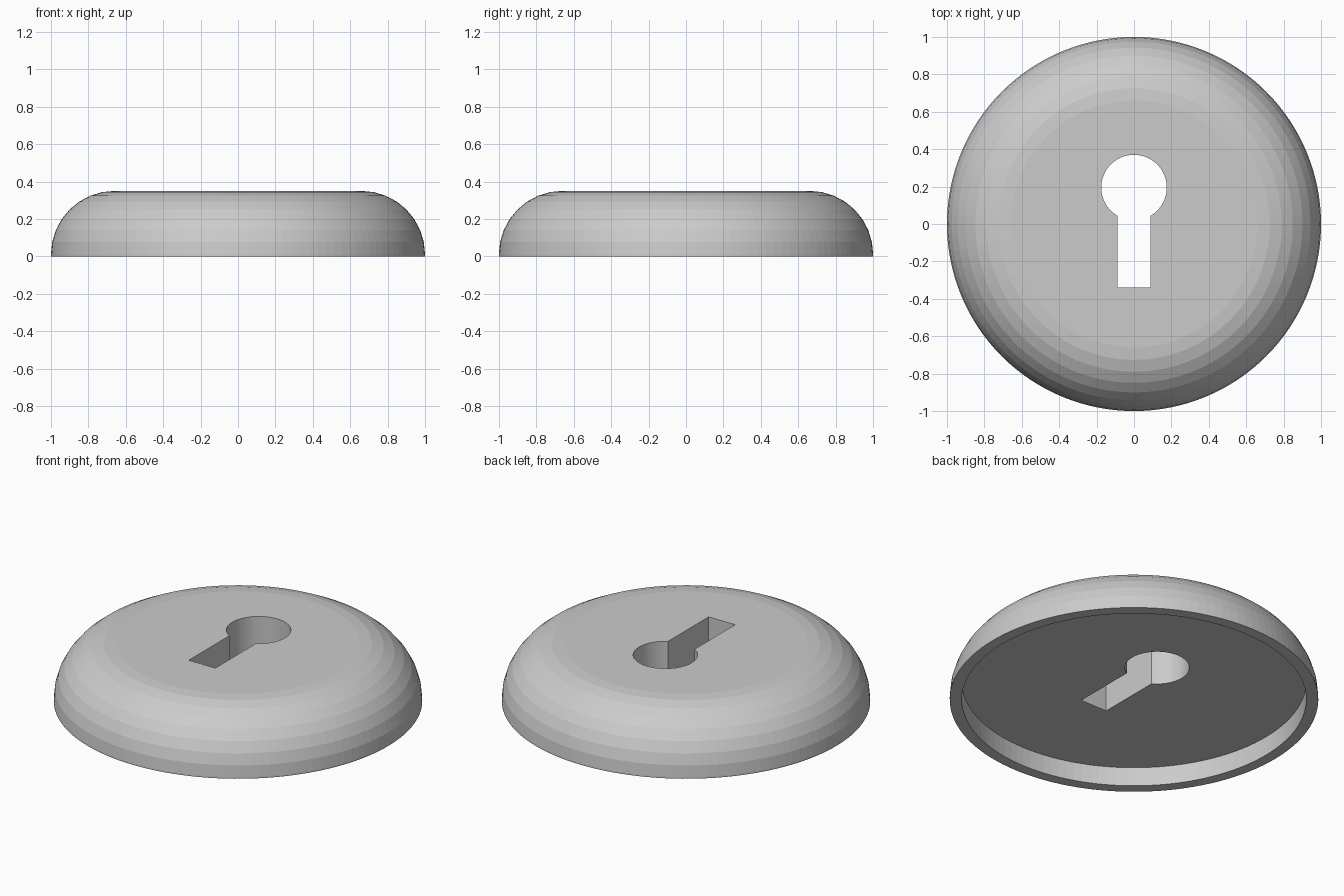
import bpy, bmesh, math

if "Cube" in bpy.data.objects:
    bpy.data.objects.remove(bpy.data.objects["Cube"])

SEGS = 128


def finish(bm, name):
    bmesh.ops.recalc_face_normals(bm, faces=bm.faces)
    mesh = bpy.data.meshes.new(name)
    bm.to_mesh(mesh)
    bm.free()
    obj = bpy.data.objects.new(name, mesh)
    bpy.context.collection.objects.link(obj)
    return obj


def lathe(name, profile):
    """Revolve an open (radius, z) profile and cap both ends with flat discs."""
    bm = bmesh.new()
    rings = []
    for r, z in profile:
        rings.append([bm.verts.new((r * math.cos(2 * math.pi * i / SEGS),
                                    r * math.sin(2 * math.pi * i / SEGS), z))
                      for i in range(SEGS)])
    for a, b in zip(rings, rings[1:]):
        for i in range(SEGS):
            j = (i + 1) % SEGS
            bm.faces.new((a[i], a[j], b[j], b[i]))
    bm.faces.new(rings[0])
    bm.faces.new(rings[-1])
    return finish(bm, name)


def prism(name, outline, z0, z1):
    """Extrude a flat outline between two heights."""
    bm = bmesh.new()
    face = bm.faces.new([bm.verts.new((x, y, z0)) for x, y in outline])
    ext = bmesh.ops.extrude_face_region(bm, geom=[face])
    top = [v for v in ext["geom"] if isinstance(v, bmesh.types.BMVert)]
    bmesh.ops.translate(bm, verts=top, vec=(0, 0, z1 - z0))
    return finish(bm, name)


# Cover: recessed underside, flat rim, rounded shoulder, flat top
round_r, height = 0.34, 0.35
profile = [(0.935, 0.113), (0.935, 0), (1, 0)]
for k in range(9):
    a = math.pi / 2 * k / 8
    profile.append((1 - round_r + round_r * math.cos(a),
                    height - round_r + round_r * math.sin(a)))
cover = lathe("keyhole_cover", profile)

# Keyhole outline: round head over a straight slot
head_r, head_y, half_w, slot_y = 0.175, 0.195, 0.088, -0.34
start = -math.acos(half_w / head_r)
sweep = math.pi - 2 * start
outline = [(-half_w, slot_y), (half_w, slot_y)]
for k in range(49):
    a = start + sweep * k / 48
    outline.append((head_r * math.cos(a), head_y + head_r * math.sin(a)))
cutter = prism("keyhole_cutter", outline, -0.2, 0.6)
cutter.hide_render = True
cutter.hide_set(True)

# Cut the keyhole through the cover
cut = cover.modifiers.new("keyhole", 'BOOLEAN')
cut.operation = 'DIFFERENCE'
cut.solver = 'EXACT'
cut.object = cutter
bpy.context.view_layer.objects.active = cover
cover.select_set(True)
bpy.ops.object.modifier_apply(modifier=cut.name)
bpy.data.objects.remove(cutter)
